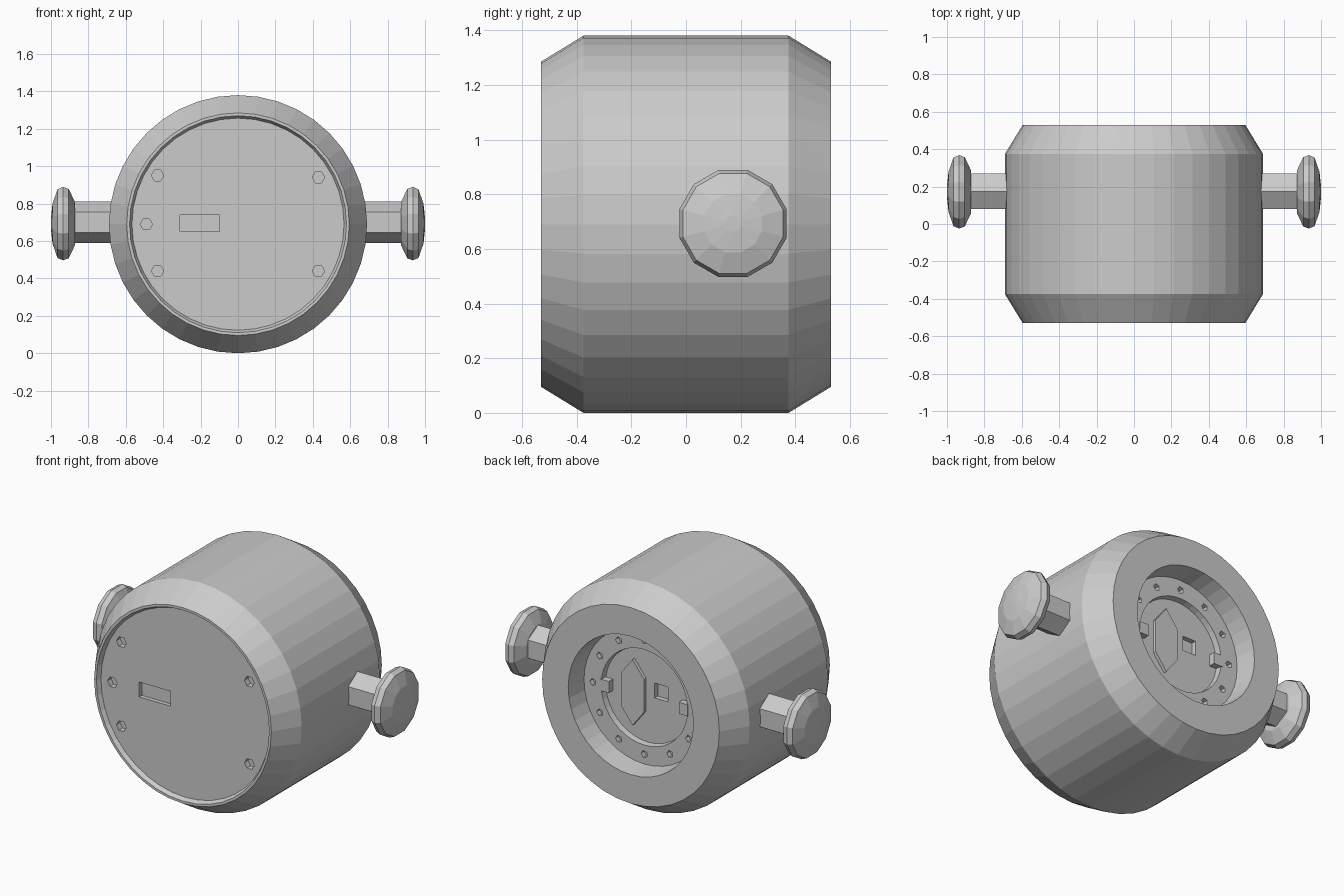
import bpy, bmesh
from math import pi, sin, cos
from mathutils import Matrix, Vector

if "Cube" in bpy.data.objects:
    bpy.data.objects.remove(bpy.data.objects["Cube"])

CZ = 0.69  # height of the drum axis


def finish(name, bm):
    bmesh.ops.recalc_face_normals(bm, faces=bm.faces[:])
    mesh = bpy.data.meshes.new(name)
    bm.to_mesh(mesh)
    bm.free()
    ob = bpy.data.objects.new(name, mesh)
    bpy.context.collection.objects.link(ob)
    return ob


def lathe(bm, profile, sides, centre, axis='Y', phase=0.0):
    """Closed solid from (radius, distance along axis) rings with flat caps."""
    rings = []
    for r, d in profile:
        ring = []
        for i in range(sides):
            a = 2 * pi * i / sides + phase
            u, v = r * cos(a), r * sin(a)
            p = Vector((u, d, v)) if axis == 'Y' else Vector((d, u, v))
            ring.append(bm.verts.new(p + Vector(centre)))
        rings.append(ring)
    for a, b in zip(rings, rings[1:]):
        for i in range(sides):
            j = (i + 1) % sides
            bm.faces.new((a[i], a[j], b[j], b[i]))
    bm.faces.new(rings[0])
    bm.faces.new(rings[-1])


def box(bm, centre, size):
    bmesh.ops.create_cube(bm, size=1.0,
                          matrix=Matrix.Translation(centre) @ Matrix.Diagonal((*size, 1)))


# Drum: recessed front panel, chamfered rims, stepped well in the back
bm = bmesh.new()
lathe(bm, [(0.567, -0.505), (0.58, -0.53), (0.595, -0.53), (0.69, -0.375), (0.69, 0.30),
           (0.69, 0.375), (0.595, 0.53), (0.42, 0.53), (0.405, 0.40), (0.29, 0.40),
           (0.285, 0.365)], 40, (0, 0, CZ))
drum = finish("drum_body", bm)

# Pockets: front screw holes, badge recess, back screw circle and small socket
bm = bmesh.new()
for x, z in [(-0.43, 0.95), (0.43, 0.94), (-0.43, 0.44), (0.43, 0.44), (-0.49, 0.69)]:
    lathe(bm, [(0.033, -0.6), (0.033, -0.47)], 6, (x, 0, z))
box(bm, (-0.205, -0.53, 0.695), (0.21, 0.10, 0.09))
for i in range(12):
    a = 2 * pi * i / 12
    lathe(bm, [(0.022, 0.37), (0.022, 0.45)], 5, (0.345 * cos(a), 0, CZ + 0.345 * sin(a)))
box(bm, (-0.09, 0.38, 0.73), (0.09, 0.09, 0.09))
cutter = finish("pocket_cutter", bm)
cutter.hide_render = True
mod = drum.modifiers.new("pockets", 'BOOLEAN')
mod.operation = 'DIFFERENCE'
mod.solver = 'EXACT'
mod.object = cutter
bpy.context.view_layer.objects.active = drum
bpy.ops.object.modifier_apply(modifier=mod.name)
bpy.data.objects.remove(cutter)

# Locking tabs at the edge of the back plate
bm = bmesh.new()
for s in (-1, 1):
    box(bm, (s * 0.265, 0.38, CZ), (0.06, 0.05, 0.07))
finish("back_lock_tabs", bm)

# Low raised grip on the back plate
bm = bmesh.new()
lathe(bm, [(0.2, 0.35), (0.2, 0.385)], 6, (0, 0, 0), phase=pi / 2)
bmesh.ops.scale(bm, vec=(0.45, 1, 1), verts=bm.verts[:])
bmesh.ops.translate(bm, vec=(0.09, 0, CZ), verts=bm.verts[:])
finish("back_grip", bm)

# Hexagonal stems and faceted knobs on both sides
for side, s in (("left", -1), ("right", 1)):
    bm = bmesh.new()
    lathe(bm, [(0.11, s * 0.64), (0.11, s * 0.90)], 6, (0, 0.175, 0.70), 'X', pi / 6)
    finish(side + "_knob_stem", bm)
    bm = bmesh.new()
    lathe(bm, [(0.12, s * 0.872), (0.192, s * 0.905), (0.203, s * 0.935), (0.19, s * 0.965),
               (0.11, s * 0.992), (0.03, s * 1.0)], 12, (0, 0.172, 0.693), 'X', pi / 12)
    finish(side + "_knob", bm)
